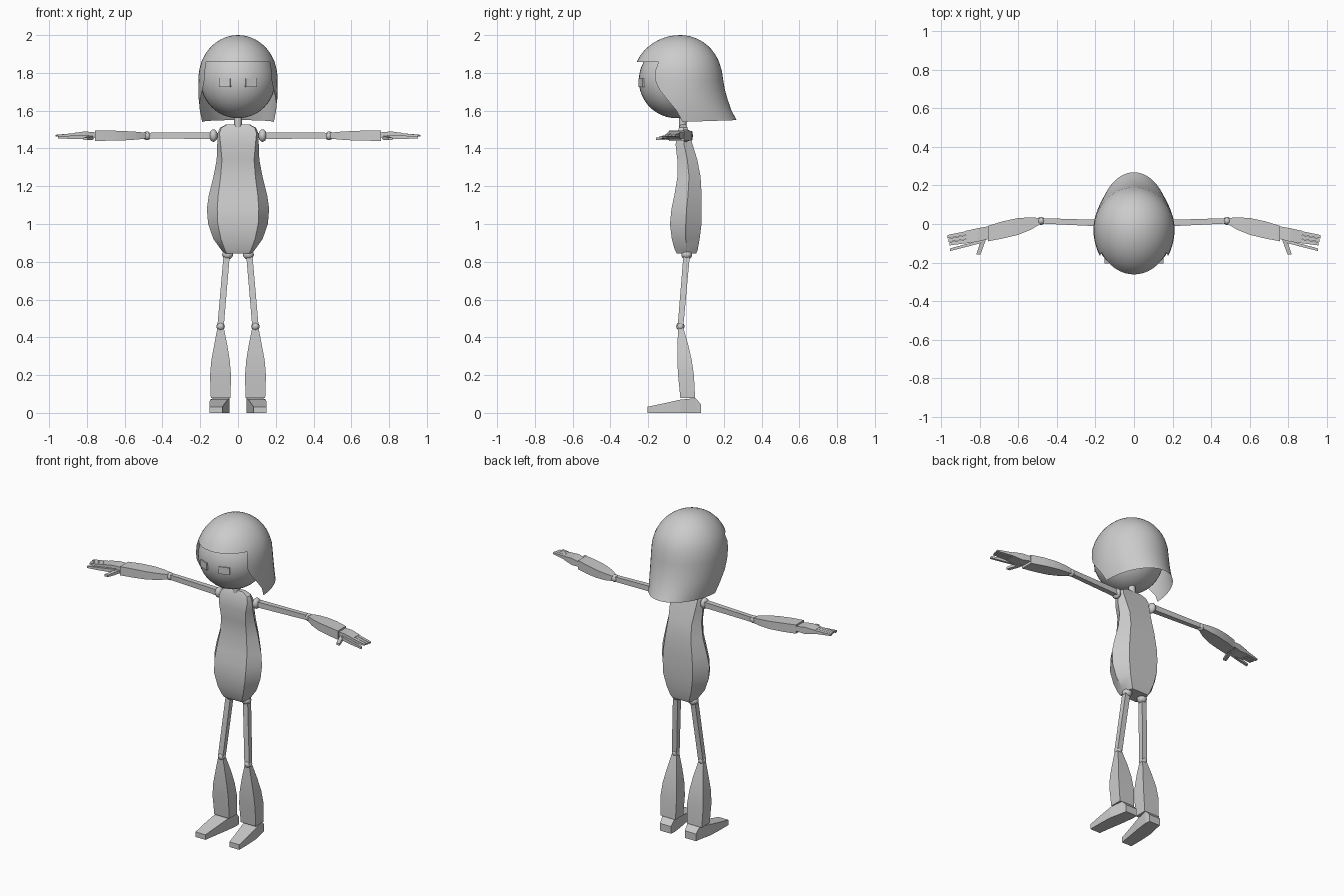
import bpy, bmesh, math
from mathutils import Matrix, Vector

if "Cube" in bpy.data.objects:
    bpy.data.objects.remove(bpy.data.objects["Cube"])

grey = bpy.data.materials.new("plain grey")
grey.diffuse_color = (0.6, 0.6, 0.6, 1)
grey.use_nodes = True
grey.node_tree.nodes["Principled BSDF"].inputs["Base Color"].default_value = grey.diffuse_color


def finish(name, bm, angle=None, recalc=True):
    if recalc:
        bmesh.ops.recalc_face_normals(bm, faces=bm.faces)
    me = bpy.data.meshes.new(name)
    bm.to_mesh(me)
    bm.free()
    me.materials.append(grey)
    ob = bpy.data.objects.new(name, me)
    bpy.context.collection.objects.link(ob)
    if angle:
        bpy.ops.object.select_all(action='DESELECT')
        ob.select_set(True)
        bpy.context.view_layer.objects.active = ob
        bpy.ops.object.shade_smooth_by_angle(angle=math.radians(angle))
    return ob


def loft(name, rings, angle=None):
    """Skin a stack of closed rings and cap both ends."""
    bm = bmesh.new()
    rows = [[bm.verts.new(p) for p in r] for r in rings]
    n = len(rows[0])
    for a, b in zip(rows, rows[1:]):
        for i in range(n):
            j = (i + 1) % n
            bm.faces.new((a[i], a[j], b[j], b[i]))
    bm.faces.new(rows[0])
    bm.faces.new(rows[-1])
    return finish(name, bm, angle)


def bar(name, axis, sections, side, angle=None):
    """Rectangular limb: sections are (position on axis, lo1, hi1, lo2, hi2)."""
    rings = []
    for t, a0, a1, b0, b1 in sections:
        ring = []
        for a, b in ((a0, b0), (a1, b0), (a1, b1), (a0, b1)):
            p = [a, b]
            p.insert(axis, t)
            ring.append((p[0] * side, p[1], p[2]))
        rings.append(ring)
    return loft(name, rings, angle)


def ball(name, centre, radii, seg=16, rows=10):
    bm = bmesh.new()
    bmesh.ops.create_uvsphere(bm, u_segments=seg, v_segments=rows, radius=1)
    bmesh.ops.transform(bm, verts=bm.verts, matrix=Matrix.Translation(centre) @
                        Matrix.Diagonal((*radii, 1)))
    return finish(name, bm, 60)


# Head and neck
HEAD = Vector((0, -0.05, 1.76))
ball("head", HEAD, (0.198, 0.2, 0.2), 40, 24)
bm = bmesh.new()
bmesh.ops.create_cone(bm, cap_ends=True, segments=12, radius1=0.02, radius2=0.02, depth=0.1,
                      matrix=Matrix.Translation((0, -0.018, 1.55)))
finish("neck", bm, 40)

# Hair: full dome down to the fringe, then a flared skirt open at the face
CY, CZ, FRONT, FZ = -0.03, 1.77, 0.25, 1.857
NF, NS = 16, 36


def hair_point(t, z, rx, rf, rb):
    return (rx * math.cos(t), CY + (rb if math.sin(t) > 0 else rf) * math.sin(t), z)


def angles(start):
    """Skirt angles run round the back from one temple to the other."""
    return [start + (math.pi - 2 * start) * i / NS for i in range(NS + 1)]


temple = math.radians(-30)
fringe = [math.pi - temple + (math.pi + 2 * temple) * i / NF for i in range(1, NF)]
ring_angles = angles(temple) + fringe
bm = bmesh.new()
top = bm.verts.new((0, CY, 2.0))
rows = []
end = math.acos((FZ - CZ) / 0.23)
for k in range(1, 11):
    ph = end * k / 10
    s = math.sin(ph)
    rows.append([bm.verts.new(hair_point(t, CZ + 0.23 * math.cos(ph), 0.21 * s, FRONT * s, 0.222 * s))
                 for t in ring_angles])
n = len(ring_angles)
for i in range(n):
    bm.faces.new((top, rows[0][i], rows[0][(i + 1) % n]))
    for a, b in zip(rows, rows[1:]):
        j = (i + 1) % n
        bm.faces.new((a[i], b[i], b[j], a[j]))
prev = rows[-1][:NS + 1]
# (height, half width, back depth, y of the front edge)
for z, rx, back, edge in ((1.81, 0.207, 0.19, -0.163), (1.76, 0.21, 0.197, -0.163),
                          (1.71, 0.21, 0.206, -0.14), (1.66, 0.208, 0.22, -0.10),
                          (1.60, 0.202, 0.241, -0.05), (1.54, 0.19, 0.268, -0.02)):
    start = math.asin((edge - CY) / FRONT)
    row = [bm.verts.new(hair_point(t, z + (0.01 * max(0, math.sin(t)) if z < 1.55 else 0),
                                   rx, FRONT, back - CY)) for t in angles(start)]
    for i in range(NS):
        bm.faces.new((prev[i], row[i], row[i + 1], prev[i + 1]))
    prev = row
finish("hair", bm, 60)

# Torso: six-sided sections (z, panel half width, side half width, front y, back y)
rings = []
for z, a, w, f, b in ((0.845, 0.06, 0.075, -0.05, 0.055), (0.865, 0.07, 0.09, -0.06, 0.062),
                      (0.92, 0.09, 0.13, -0.075, 0.072), (1.0, 0.107, 0.158, -0.085, 0.082),
                      (1.08, 0.11, 0.165, -0.077, 0.083), (1.15, 0.105, 0.155, -0.062, 0.083),
                      (1.25, 0.092, 0.13, -0.045, 0.077), (1.34, 0.085, 0.113, -0.046, 0.06),
                      (1.42, 0.092, 0.11, -0.055, 0.035), (1.48, 0.098, 0.108, -0.047, 0.018),
                      (1.51, 0.088, 0.095, -0.037, 0.008), (1.528, 0.055, 0.06, -0.028, 0.0)):
    m = f + 0.5 * (b - f)
    c = a * 0.95
    rings.append([(-a, f, z), (a, f, z), (w, m, z), (c, b, z), (-c, b, z), (-w, m, z)])
loft("torso", rings, 35)

for side, word in ((1, "left"), (-1, "right")):
    # Eye: shallow plate following the face
    turn = Matrix.Rotation(side * math.radians(20.5), 4, 'Z')
    bm = bmesh.new()
    bmesh.ops.create_cube(bm, size=1, matrix=Matrix.Translation(HEAD) @ turn @
                          Matrix.Translation((0, -0.199, -0.013)) @
                          Matrix.Diagonal((0.064, 0.009, 0.044, 1)))
    finish(word + "_eye", bm)

    # Joints
    for part, c, r in (("shoulder", (0.13, 0.0, 1.468), (0.022, 0.03, 0.033)),
                       ("elbow", (0.482, 0.016, 1.467), (0.021, 0.021, 0.023)),
                       ("hip", (0.055, 0.004, 0.838), (0.029, 0.029, 0.026)),
                       ("knee", (0.092, -0.03, 0.458), (0.022, 0.022, 0.022))):
        ball(f"{word}_{part}", (c[0] * side, c[1], c[2]), r)

    # Arm, running outward along x
    bar(word + "_upper_arm", 0, [(0.135, -0.014, 0.02, 1.45, 1.485),
                                 (0.475, 0.002, 0.03, 1.453, 1.483)], side)
    bar(word + "_forearm", 0, [(0.485, 0.0, 0.031, 1.453, 1.483), (0.535, -0.03, 0.034, 1.447, 1.488),
                               (0.6, -0.056, 0.031, 1.443, 1.492), (0.68, -0.075, 0.014, 1.441, 1.495),
                               (0.758, -0.09, -0.01, 1.44, 1.495)], side, 30)
    bar(word + "_palm", 0, [(0.755, -0.078, -0.012, 1.455, 1.485), (0.81, -0.092, -0.022, 1.448, 1.49),
                            (0.87, -0.1, -0.035, 1.457, 1.482)], side)
    for i in range(3):
        y0, y1 = -0.036 - 0.0215 * i, -0.057 - 0.0185 * i
        bar(f"{word}_finger_{i + 1}", 0, [(0.865, y0 - 0.02, y0, 1.459, 1.481),
                                          (0.966 - 0.005 * i, y1 - 0.017, y1, 1.463, 1.472)], side)
    bar(word + "_index_finger", 0, [(0.79, -0.098, -0.082, 1.45, 1.472),
                                    (0.87, -0.119, -0.104, 1.45, 1.468),
                                    (0.953, -0.14, -0.126, 1.453, 1.465)], side)
    bar(word + "_thumb", 1, [(-0.075, 0.765, 0.79, 1.447, 1.467), (-0.115, 0.78, 0.803, 1.444, 1.462),
                             (-0.158, 0.796, 0.818, 1.444, 1.457)], side)

    # Leg, running downward along z
    bar(word + "_thigh", 2, [(0.46, 0.075, 0.109, -0.044, -0.014),
                             (0.83, 0.044, 0.077, -0.014, 0.02)], side)
    bar(word + "_shin", 2, [(0.078, 0.04, 0.144, -0.03, 0.048), (0.2, 0.037, 0.148, -0.042, 0.042),
                            (0.28, 0.044, 0.141, -0.046, 0.03), (0.36, 0.057, 0.126, -0.045, 0.012),
                            (0.45, 0.075, 0.109, -0.042, -0.014)], side, 30)
    # Foot, running from heel to toe along y
    bar(word + "_foot", 1, [(0.08, 0.048, 0.125, 0.0, 0.045), (0.05, 0.045, 0.13, 0.0, 0.078),
                            (-0.03, 0.055, 0.148, 0.0, 0.07), (-0.12, 0.07, 0.152, 0.0, 0.05),
                            (-0.205, 0.083, 0.152, 0.0, 0.032)], side)
